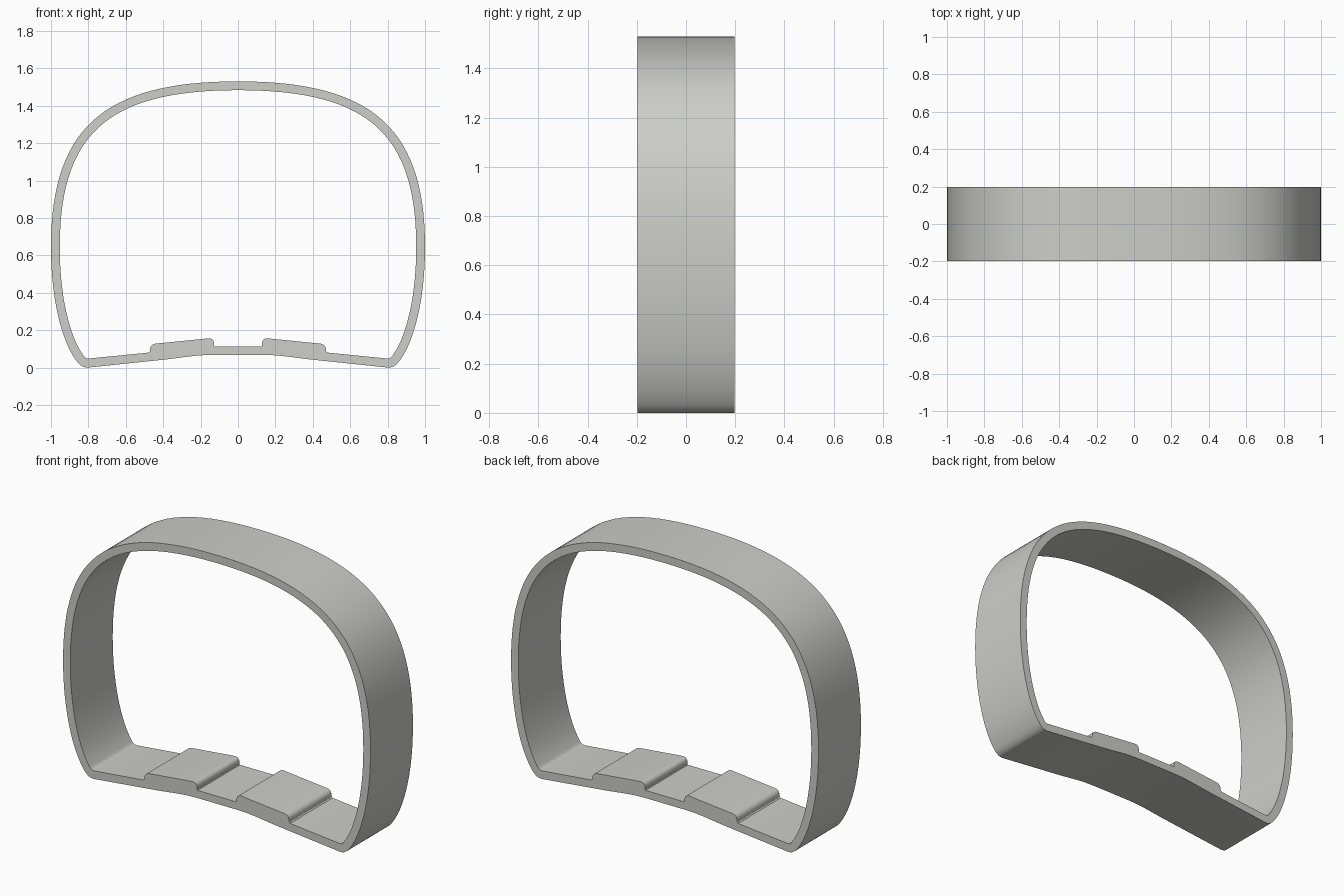
import bpy, bmesh, math
from mathutils import Vector
from mathutils.geometry import interpolate_bezier

if "Cube" in bpy.data.objects:
    bpy.data.objects.remove(bpy.data.objects["Cube"])

HALF_WIDTH = 0.197
WALL = 0.047


def bez(a, b, c, d, n):
    pts = interpolate_bezier(*[Vector((p[0], p[1], 0)) for p in (a, b, c, d)], n)
    return [(p.x, p.y) for p in pts]


def offset(pts, dist):
    """Shift an open clockwise path inward along its normals."""
    out = []
    for i, p in enumerate(pts):
        a, b = pts[max(i - 1, 0)], pts[min(i + 1, len(pts) - 1)]
        t = (Vector(b) - Vector(a)).normalized()
        out.append((p[0] + t.y * dist, p[1] - t.x * dist))
    return out


def mirror_loop(half):
    """Close a right-hand half path that starts and ends on x = 0."""
    return half + [(-x, z) for x, z in reversed(half[1:-1])]


# Arch: crown to widest point, then down to the rounded foot
arch = bez((0, 1.535), (0.70, 1.535), (1, 1.30), (1, 0.65), 32)
arch += bez((1, 0.65), (1, 0.35), (0.935, 0.14), (0.87, 0.05), 16)[1:]
foot = bez((0.87, 0.05), (0.848, 0.015), (0.825, 0.003), (0.80, 0.005), 8)[1:]

# Underside: sloped sides blending into a raised flat middle
under = bez((0.38, 0.049), (0.27, 0.062), (0.22, 0.073), (0.12, 0.073), 8)
outer = mirror_loop(arch + foot + under + [(0, 0.073)])

# Inside: parallel wall, sloped floor, raised pad with rounded corners
inner_arch = offset(arch, WALL)
inner_arch[0] = (0, 1.535 - WALL)
inner_foot = bez(inner_arch[-1], (0.822, 0.06), (0.815, 0.053), (0.80, 0.053), 5)[1:]
pad = [(0.478, 0.085), (0.472, 0.091)]
pad += bez((0.470, 0.102), (0.470, 0.118), (0.459, 0.131), (0.440, 0.133), 7)
pad += bez((0.160, 0.161), (0.142, 0.163), (0.129, 0.152), (0.129, 0.136), 7)
pad += [(0.129, 0.122), (0.125, 0.118), (0, 0.118)]
inner = mirror_loop(inner_arch + inner_foot + pad)

# Fill between the loops and extrude to the band width
bm = bmesh.new()
edges = []
for loop in (outer, inner):
    vs = [bm.verts.new((x, -HALF_WIDTH, z)) for x, z in loop]
    edges += [bm.edges.new((vs[i], vs[(i + 1) % len(vs)])) for i in range(len(vs))]
bmesh.ops.triangle_fill(bm, edges=edges, use_beauty=True)
res = bmesh.ops.extrude_face_region(bm, geom=bm.faces[:], use_keep_orig=True)
new_verts = [g for g in res["geom"] if isinstance(g, bmesh.types.BMVert)]
bmesh.ops.translate(bm, verts=new_verts, vec=(0, 2 * HALF_WIDTH, 0))
bmesh.ops.recalc_face_normals(bm, faces=bm.faces[:])
# Rest the lowest point on the ground
low = min(v.co.z for v in bm.verts)
bmesh.ops.translate(bm, verts=bm.verts[:], vec=(0, 0, -low))

mesh = bpy.data.meshes.new("band")
bm.to_mesh(mesh)
bm.free()
band = bpy.data.objects.new("band", mesh)
bpy.context.collection.objects.link(band)

grey = bpy.data.materials.new("light grey")
grey.diffuse_color = (0.61, 0.61, 0.58, 1)
grey.use_nodes = True
grey.node_tree.nodes["Principled BSDF"].inputs["Base Color"].default_value = grey.diffuse_color
mesh.materials.append(grey)

bpy.context.view_layer.objects.active = band
band.select_set(True)
bpy.ops.object.shade_smooth_by_angle(angle=math.radians(30))
